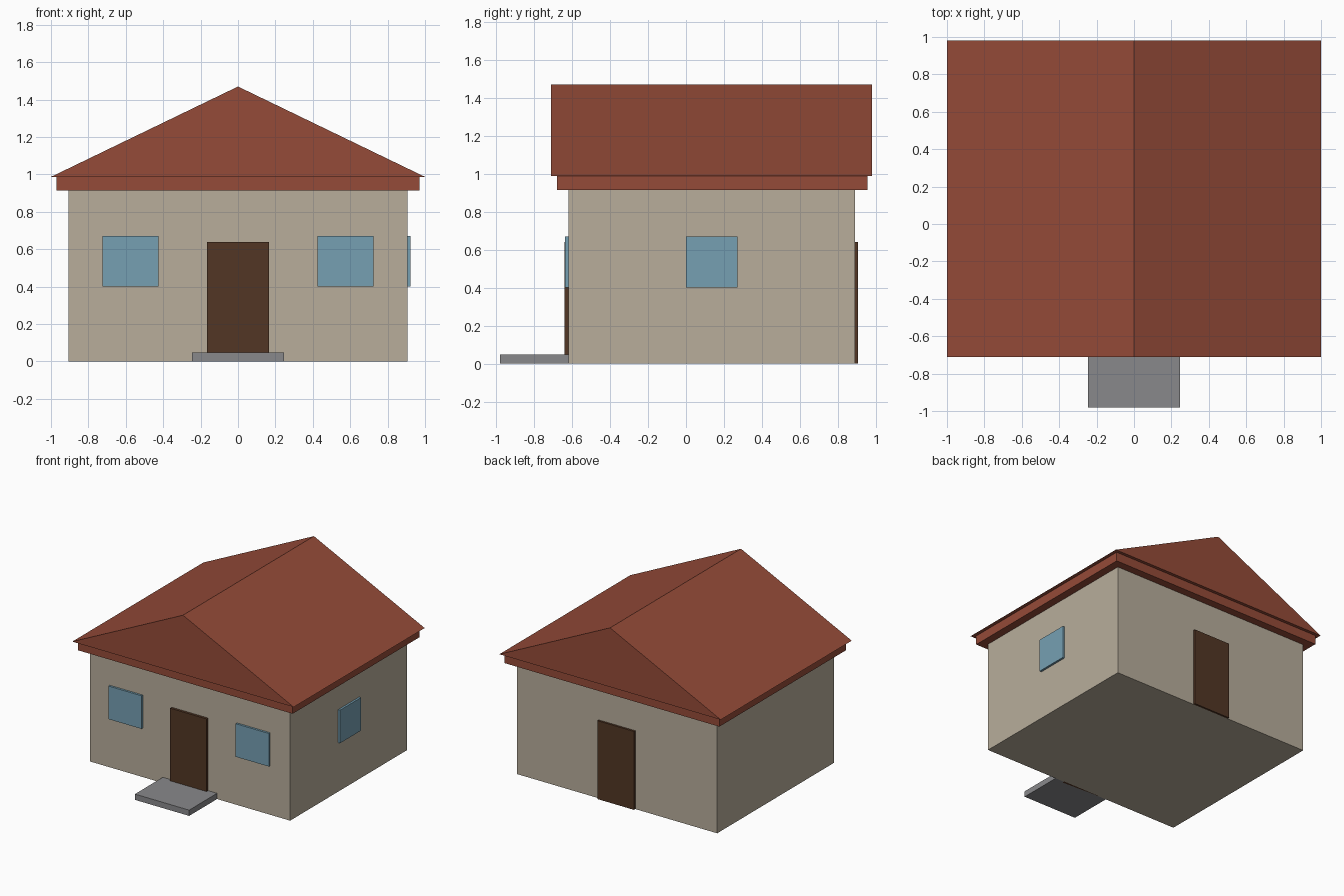
import bpy

if "Cube" in bpy.data.objects:
    bpy.data.objects.remove(bpy.data.objects["Cube"])


def material(name, color):
    m = bpy.data.materials.new(name)
    m.diffuse_color = (*color, 1.0)
    m.use_nodes = True
    m.node_tree.nodes["Principled BSDF"].inputs["Base Color"].default_value = m.diffuse_color
    return m


WALL = material("beige_plaster", (0.48, 0.42, 0.33))
ROOF = material("red_tile", (0.30, 0.07, 0.04))
GLASS = material("blue_glass", (0.18, 0.35, 0.45))
WOOD = material("dark_wood", (0.085, 0.037, 0.018))
STONE = material("grey_stone", (0.25, 0.25, 0.26))


def mesh_object(name, verts, faces, mat):
    mesh = bpy.data.meshes.new(name)
    mesh.from_pydata(verts, [], faces)
    mesh.materials.append(mat)
    obj = bpy.data.objects.new(name, mesh)
    bpy.context.collection.objects.link(obj)
    return obj


def box(name, xs, ys, zs, mat):
    verts = [(x, y, z) for x in xs for y in ys for z in zs]
    faces = [(0, 1, 3, 2), (4, 6, 7, 5), (0, 4, 5, 1),
             (2, 3, 7, 6), (0, 2, 6, 4), (1, 5, 7, 3)]
    return mesh_object(name, verts, faces, mat)


# House body and the band under the eaves
box("walls", (-0.905, 0.905), (-0.62, 0.89), (0, 0.915), WALL)
box("eave_band", (-0.97, 0.97), (-0.68, 0.955), (0.913, 0.987), ROOF)

# Gable roof: a triangle profile run from front to back
profile = [(-1, 0.987), (1, 0.987), (0, 1.47)]
mesh_object("gable_roof",
            [(x, y, z) for y in (-0.71, 0.98) for x, z in profile],
            [(0, 1, 2), (5, 4, 3), (0, 3, 4, 1), (1, 4, 5, 2), (2, 5, 3, 0)],
            ROOF)

# Doors
box("front_door", (-0.165, 0.165), (-0.64, -0.615), (0, 0.64), WOOD)
box("back_door", (-0.165, 0.165), (0.885, 0.907), (0, 0.64), WOOD)

# Windows: two at the front, one on the right wall
for side, xs in (("left", (-0.725, -0.425)), ("right", (0.425, 0.725))):
    box("front_window_" + side, xs, (-0.637, -0.615), (0.40, 0.67), GLASS)
box("side_window", (0.90, 0.922), (0, 0.27), (0.40, 0.67), GLASS)

# Doorstep
box("doorstep", (-0.245, 0.245), (-0.98, -0.62), (0, 0.047), STONE)
